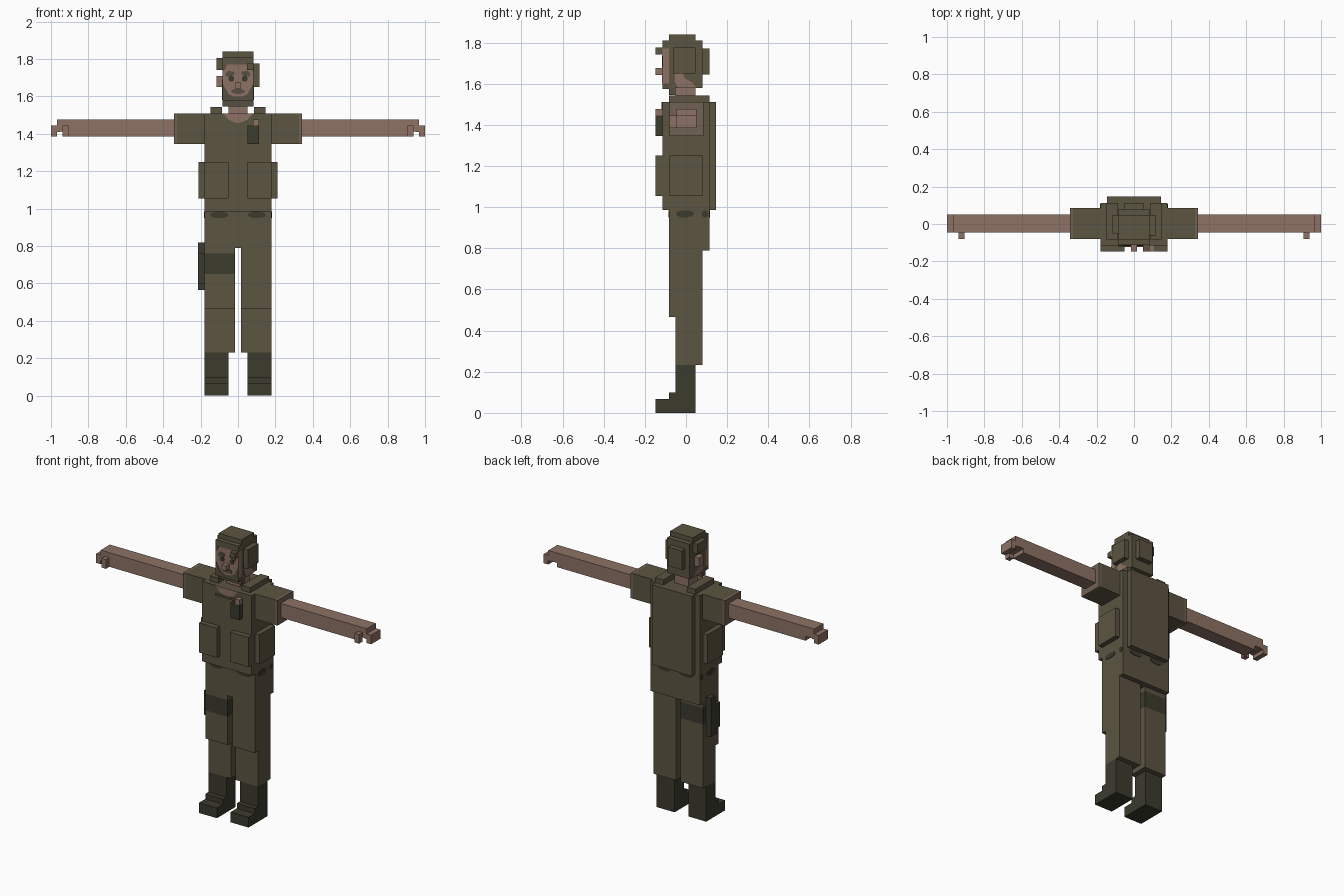
import bpy, bmesh, math
from mathutils import Matrix

cube = bpy.data.objects.get("Cube")
if cube:
    bpy.data.objects.remove(cube, do_unlink=True)


def material(name, rgb):
    m = bpy.data.materials.new(name)
    m.use_nodes = True
    m.diffuse_color = (*rgb, 1)
    b = next(n for n in m.node_tree.nodes if n.type == 'BSDF_PRINCIPLED')
    b.inputs["Base Color"].default_value = (*rgb, 1)
    b.inputs["Roughness"].default_value = 0.9
    return m


OLIVE = material("olive cloth", (0.107, 0.089, 0.054))
SKIN = material("skin", (0.270, 0.170, 0.128))
DARK = material("dark green", (0.043, 0.043, 0.027))
CUFF = material("cuff brown", (0.165, 0.120, 0.085))
HAIR = material("beard brown", (0.095, 0.077, 0.050))


def finish(name, bm, mat):
    mesh = bpy.data.meshes.new(name)
    bmesh.ops.recalc_face_normals(bm, faces=bm.faces)
    bm.to_mesh(mesh)
    bm.free()
    mesh.materials.append(mat)
    ob = bpy.data.objects.new(name, mesh)
    bpy.context.collection.objects.link(ob)
    return ob


def boxes(name, mat, *spans):
    """One object from boxes given as x0, x1, y0, y1, z0, z1."""
    bm = bmesh.new()
    for x0, x1, y0, y1, z0, z1 in spans:
        m = Matrix.Translation(((x0 + x1) / 2, (y0 + y1) / 2, (z0 + z1) / 2))
        m = m @ Matrix.Diagonal((x1 - x0, y1 - y0, z1 - z0, 1))
        bmesh.ops.create_cube(bm, size=1, matrix=m)
    return finish(name, bm, mat)


def pair(name, mat, *spans):
    """The same boxes on the left (+x) and the right (-x)."""
    boxes("left_" + name, mat, *spans)
    boxes("right_" + name, mat, *[(-b, -a, *r) for a, b, *r in spans])


def plate(name, mat, points, axis, at, out):
    """Thin painted plate: points are (x, z) for axis y, (y, z) for axis x."""
    bm = bmesh.new()
    layers = []
    for d in (at, at + out):
        layers.append([bm.verts.new((p, d, q) if axis == 'y' else (d, p, q))
                       for p, q in points])
    for layer in layers:
        bm.faces.new(layer)
    n = len(points)
    for i in range(n):
        j = (i + 1) % n
        bm.faces.new((layers[0][i], layers[0][j], layers[1][j], layers[1][i]))
    return finish(name, bm, mat)


def oval(cx, cz, rx, rz, n=10):
    return [(cx + rx * math.cos(2 * math.pi * i / n),
             cz + rz * math.sin(2 * math.pi * i / n)) for i in range(n)]


# Boots, with stepped toes
pair("boot", DARK, (.05, .18, -.05, .047, 0, .232),
     (.05, .18, -.083, -.05, 0, .10), (.05, .18, -.148, -.083, 0, .067))

# Trousers: lower leg, thigh, hips and seat flap
pair("lower_leg", OLIVE, (.017, .18, -.05, .08, .232, .465))
boxes("left_thigh", OLIVE, (.017, .18, -.083, .08, .465, .79))
boxes("right_thigh", OLIVE, (-.18, -.017, -.083, .08, .465, .65),
      (-.18, -.017, -.083, .08, .76, .79))
boxes("hips", OLIVE, (-.18, .18, -.083, .08, .79, .985))
boxes("seat_flap", OLIVE, (-.18, .18, .08, .113, .79, .985))

# Thigh strap and holster on the right leg
boxes("thigh_strap", DARK, (-.18, -.017, -.083, .08, .65, .76))
boxes("holster", DARK, (-.213, -.18, -.05, .047, .60, .76),
      (-.213, -.18, -.017, .047, .565, .60), (-.213, -.18, .0, .047, .76, .82))

# Dark pocket marks below the vest
for side in (-1, 1):
    tag = "left" if side > 0 else "right"
    plate(tag + "_front_pocket", DARK, oval(side * .10, .967, .05, .018), 'y', -.083, -.003)
    plate(tag + "_seat_pocket", DARK, oval(side * .08, .967, .05, .018), 'y', .113, .003)
    plate(tag + "_side_pocket", DARK, oval(-.005, .967, .045, .018), 'x', side * .18, side * .003)
    plate(tag + "_rear_pocket", DARK, oval(.092, .967, .016, .018), 'x', side * .18, side * .003)

# Vest with back plate, straps and pouches
boxes("vest", OLIVE, (-.18, .18, -.115, .113, .985, 1.51))
boxes("back_plate", OLIVE, (-.145, .145, .113, .147, .985, 1.51))
pair("shoulder_strap", OLIVE, (.085, .147, -.083, .113, 1.51, 1.543))
pair("front_pouch", OLIVE, (.05, .18, -.148, -.115, 1.055, 1.25))
pair("side_pouch", OLIVE, (.18, .212, -.08, .08, 1.055, 1.25))
plate("open_collar", SKIN, [(-.08, 1.51), (-.05, 1.475), (.0, 1.455),
                            (.05, 1.475), (.08, 1.51)], 'y', -.115, -.003)

# Chest radio and its mouthpiece
boxes("radio", DARK, (.05, .113, -.148, -.115, 1.345, 1.445))
boxes("radio_strap", OLIVE, (-.083, .08, -.122, -.115, 1.447, 1.458))
boxes("mouthpiece", SKIN, (.08, .113, -.148, -.115, 1.445, 1.477))

# Sleeves, cuffs, arms and hands
pair("sleeve", OLIVE, (.18, .325, -.08, .085, 1.345, 1.51))
pair("cuff", CUFF, (.325, .343, -.08, .085, 1.345, 1.51))
pair("arm", SKIN, (.343, .905, -.045, .05, 1.385, 1.478))
pair("hand", SKIN, (.905, .967, -.045, .05, 1.413, 1.478),
     (.967, 1.0, -.045, .05, 1.385, 1.445),
     (.95, .967, -.045, .05, 1.41, 1.445))
pair("thumb", SKIN, (.905, .937, -.08, -.045, 1.385, 1.445))

# Neck and head
boxes("neck", SKIN, (-.05, .05, -.05, .047, 1.50, 1.58))
boxes("head", OLIVE, (-.083, .083, -.083, .08, 1.58, 1.81))
boxes("cap", OLIVE, (-.083, .083, -.083, .047, 1.81, 1.84))
boxes("cap_brim", OLIVE, (-.083, .083, -.113, -.083, 1.77, 1.81))
boxes("face", SKIN, (-.083, .083, -.113, -.083, 1.60, 1.77))
boxes("chin", HAIR, (-.083, .083, -.083, -.05, 1.545, 1.58),
      (-.083, .083, -.113, -.083, 1.575, 1.60))
boxes("nape_pad", OLIVE, (-.05, .05, .08, .113, 1.645, 1.77))
boxes("nose", SKIN, (-.017, .017, -.148, -.113, 1.642, 1.675))
boxes("right_ear", SKIN, (-.115, -.083, -.02, .03, 1.65, 1.71))
boxes("left_earphone", OLIVE, (.083, .115, -.062, .047, 1.65, 1.775))
boxes("right_cap_clip", OLIVE, (-.115, -.083, -.05, .047, 1.742, 1.805))
boxes("cap_lamp", OLIVE, (.048, .083, -.148, -.113, 1.742, 1.775))

# Painted face: eyes, brows, moustache, beard and cheeks
plate("moustache", HAIR, oval(0, 1.627, .038, .014), 'y', -.113, -.003)
for side in (-1, 1):
    tag = "left" if side > 0 else "right"
    plate(tag + "_eye", DARK, oval(side * .036, 1.695, .016, .017), 'y', -.113, -.004)
    plate(tag + "_brow", HAIR, [(side * x, z) for x, z in
          ((.02, 1.717), (.06, 1.705), (.068, 1.72), (.05, 1.737), (.02, 1.732))],
          'y', -.113, -.003)
    plate(tag + "_beard", HAIR, [(side * x, z) for x, z in
          ((.083, 1.60), (.083, 1.67), (.066, 1.64), (.05, 1.612), (.025, 1.60))],
          'y', -.113, -.003)
    plate(tag + "_temple", HAIR, [(side * x, z) for x, z in
          ((.083, 1.77), (.06, 1.77), (.07, 1.745), (.083, 1.73))],
          'y', -.113, -.002)
    plate(tag + "_cheek", SKIN, [(-.05, 1.69), (-.02, 1.69), (-.01, 1.63), (.03, 1.605),
          (.05, 1.58), (-.04, 1.58), (-.055, 1.61)], 'x', side * .083, side * .003)
